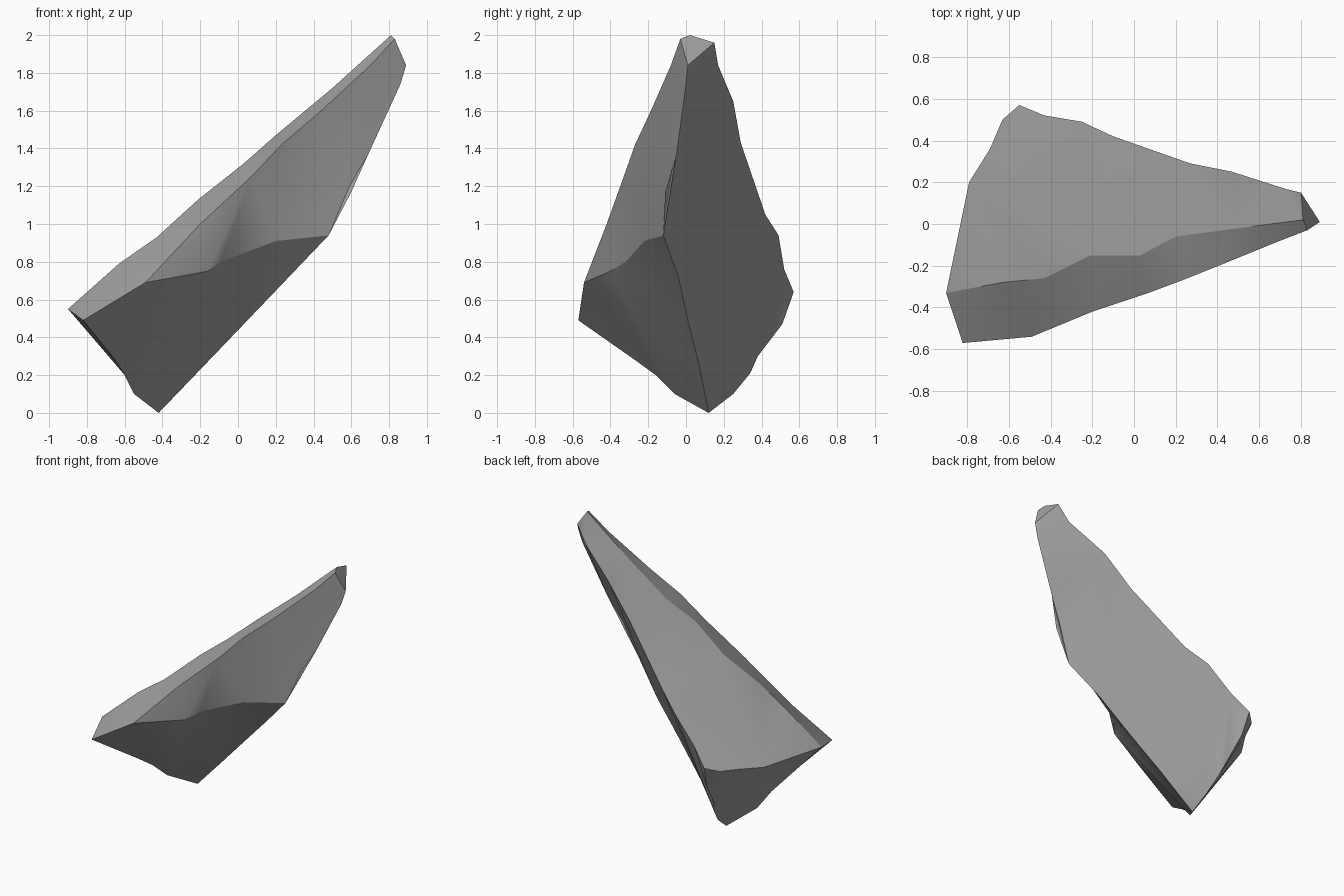
import bpy
import bmesh
from mathutils import Vector

default_cube = bpy.data.objects.get("Cube")
if default_cube:
    bpy.data.objects.remove(default_cube, do_unlink=True)

# Corners of the leaning stone shard
low_front = (-.82, -.57, .49)
ridge_start = (-.49, -.54, .69)
left_corner = (-.9, -.33, .55)
foot = (-.42, .12, 0)
back_corner = (-.55, .57, .64)
belly = (.48, -.12, .94)
tip_top = (.81, .02, 2)
tip_front = (.83, -.03, 1.98)
tip_end = (.89, .01, 1.84)
tip_back = (.8, .15, 1.96)

# Chipped edges, each running between two corners
upper_ridge = [left_corner, (-.63, -.28, .79), (-.43, -.26, .93), (-.21, -.15, 1.13),
               (.03, -.15, 1.32), (.2, -.06, 1.47), (.5, -.02, 1.72), tip_top]
front_ridge = [ridge_start, (-.2, -.42, 1), (.07, -.33, 1.25), (.23, -.27, 1.42),
               (.43, -.19, 1.59), (.7, -.08, 1.84), tip_front]
back_edge = [back_corner, (-.43, .52, .76), (-.25, .49, .94), (-.1, .42, 1.05),
             (.27, .29, 1.43), (.47, .25, 1.65), (.72, .17, 1.84), tip_back]
left_edge = [left_corner, (-.79, .2, .57), (-.69, .36, .59), (-.63, .5, .61), back_corner]
heel_edge = [back_corner, (-.53, .51, .47), (-.5, .38, .3), (-.47, .34, .21),
             (-.44, .25, .1), foot]
toe_edge = [foot, (-.55, -.06, .1), (-.6, -.16, .2), (-.65, -.27, .28), low_front]
under_edge = [foot, (-.18, .07, .25), (.05, .01, .49), (.27, -.04, .72), belly]
side_edge = [belly, (.6, -.11, 1.17), (.69, -.05, 1.37), (.86, 0, 1.74), tip_end]
brow_edge = [ridge_start, (-.16, -.4, .75), (-.09, -.32, .8), (.2, -.22, .91), belly]


def flip(edge):
    return edge[::-1]


# Broken faces, each enclosed by a loop of edges
patches = [
    [upper_ridge, [tip_back], flip(back_edge), flip(left_edge)],
    [upper_ridge, flip(front_ridge), [low_front]],
    [front_ridge, flip(side_edge), flip(brow_edge)],
    [brow_edge, flip(under_edge), toe_edge],
    [under_edge, side_edge, flip(back_edge), heel_edge],
    [left_edge, heel_edge, toe_edge],
    [[tip_top, tip_front, tip_end, tip_back]],
]

mesh = bpy.data.meshes.new("stone_shard")
bm = bmesh.new()
shared = {}


def corner(point):
    if point not in shared:
        shared[point] = bm.verts.new(Vector(point))
    return shared[point]


for patch in patches:
    outline = dict.fromkeys(point for edge in patch for point in edge)
    bm.faces.new([corner(point) for point in outline])

# Patch borders stay crisp while the inside of each patch is smooth
for edge in bm.edges:
    edge.smooth = False
bmesh.ops.triangulate(bm, faces=bm.faces[:], ngon_method='BEAUTY')
bmesh.ops.recalc_face_normals(bm, faces=bm.faces[:])
for face in bm.faces:
    face.smooth = True
bm.to_mesh(mesh)
bm.free()

# Plain grey stone
stone = bpy.data.materials.new("grey_stone")
stone.use_nodes = True
grey = (.35, .35, .35, 1)
stone.diffuse_color = grey
stone.node_tree.nodes["Principled BSDF"].inputs["Base Color"].default_value = grey
mesh.materials.append(stone)

shard = bpy.data.objects.new("stone_shard", mesh)
bpy.context.collection.objects.link(shard)
